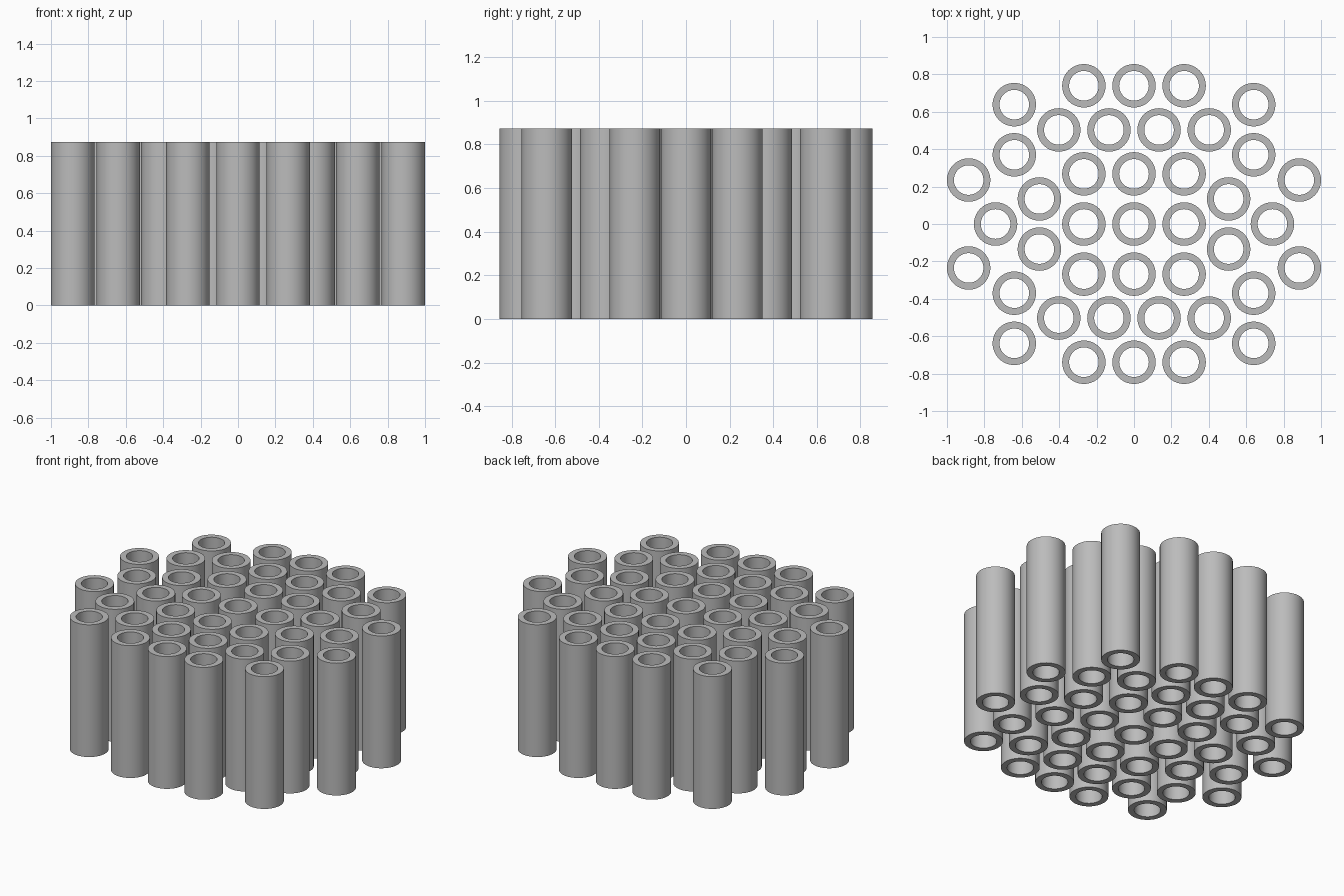
import bpy, bmesh, math

if "Cube" in bpy.data.objects:
    bpy.data.objects.remove(bpy.data.objects["Cube"])

OUTER, INNER, HEIGHT, SIDES = 0.116, 0.079, 0.873, 64

grey = bpy.data.materials.new("pipe grey")
grey.diffuse_color = (0.5, 0.5, 0.5, 1)
grey.use_nodes = True
grey.node_tree.nodes["Principled BSDF"].inputs["Base Color"].default_value = grey.diffuse_color

# One open pipe: outer wall, inner wall and two flat end rings
mesh = bpy.data.meshes.new("pipe")
bm = bmesh.new()
profile = [(OUTER, 0), (OUTER, HEIGHT), (INNER, HEIGHT), (INNER, 0)]
rings = [[bm.verts.new((r * math.cos(2 * math.pi * i / SIDES),
                        r * math.sin(2 * math.pi * i / SIDES), z))
          for i in range(SIDES)] for r, z in profile]
for k in range(4):
    a, b = rings[k], rings[(k + 1) % 4]
    for i in range(SIDES):
        j = (i + 1) % SIDES
        bm.faces.new((a[i], a[j], b[j], b[i]))
bm.to_mesh(mesh)
bm.free()
mesh.materials.append(grey)

# Pipe centres in one quadrant, mirrored across both axes
quadrant = [(0, 0), (0.268, 0), (0, 0.268), (0.268, 0.268),
            (0.134, 0.503), (0.402, 0.503), (0.506, 0.134),
            (0, 0.739), (0.268, 0.739), (0.64, 0.37), (0.64, 0.638),
            (0.74, 0), (0.884, 0.235)]
centres = sorted({(sx * x + 0.0, sy * y + 0.0) for x, y in quadrant
                  for sx in (1, -1) for sy in (1, -1)})

pipes = []
for n, (x, y) in enumerate(centres, 1):
    pipe = bpy.data.objects.new(f"pipe_{n:02d}", mesh)
    pipe.location = (x, y, 0)
    bpy.context.collection.objects.link(pipe)
    pipes.append(pipe)

# Smooth walls, crisp rims (all pipes share one mesh)
pipes[0].select_set(True)
bpy.context.view_layer.objects.active = pipes[0]
for p in mesh.polygons:
    p.use_smooth = True
mesh.set_sharp_from_angle(angle=math.radians(30))
